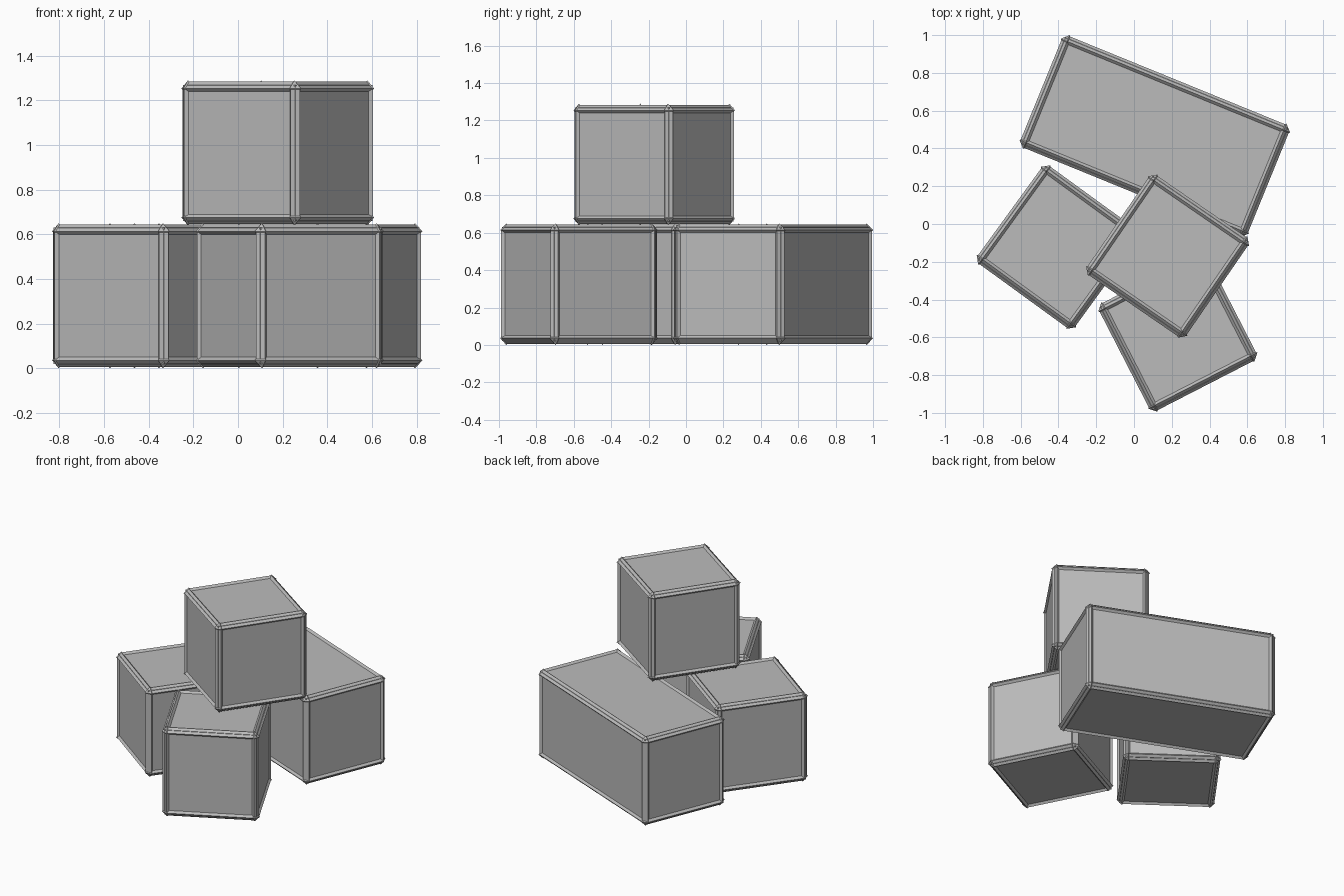
import bpy, bmesh
from math import radians, pi
from mathutils import Matrix, Vector

cube = bpy.data.objects.get("Cube")
if cube:
    bpy.data.objects.remove(cube, do_unlink=True)

grey = bpy.data.materials.new("plain grey")
grey.use_nodes = True
colour = (0.5, 0.5, 0.5, 1)
grey.diffuse_color = colour
grey.node_tree.nodes["Principled BSDF"].inputs["Base Color"].default_value = colour

BEAM = 0.03       # beam radius
JOINT = 0.036     # corner joint radius
RECESS = 0.014    # depth of the panels behind the frame
SIDE = 0.638      # crate side


def add_object(name, bm, place):
    mesh = bpy.data.meshes.new(name)
    bmesh.ops.recalc_face_normals(bm, faces=bm.faces)
    bm.to_mesh(mesh)
    bm.free()
    mesh.materials.append(grey)
    obj = bpy.data.objects.new(name, mesh)
    obj.matrix_world = place
    bpy.context.collection.objects.link(obj)


def crate(name, centre, angle, length=SIDE):
    place = Matrix.Translation(centre) @ Matrix.Rotation(radians(angle), 4, 'Z')
    half = Vector((length, SIDE, SIDE)) / 2
    core = half - Vector((BEAM,) * 3)

    # Recessed panels
    bm = bmesh.new()
    size = (half - Vector((RECESS,) * 3)) * 2
    bmesh.ops.create_cube(bm, size=1, matrix=Matrix.Diagonal((*size, 1)))
    add_object(name + "_panels", bm, place)

    # Diamond-section beams along all twelve edges
    bm = bmesh.new()
    turns = (Matrix.Rotation(pi / 2, 4, 'Y'), Matrix.Rotation(pi / 2, 4, 'X'), Matrix())
    for axis, turn in enumerate(turns):
        for a in (-1, 1):
            for b in (-1, 1):
                signs = [a, b]
                signs.insert(axis, 0)
                at = Vector([s * c for s, c in zip(signs, core)])
                bmesh.ops.create_cone(bm, cap_ends=True, segments=4, radius1=BEAM,
                                      radius2=BEAM, depth=2 * core[axis],
                                      matrix=Matrix.Translation(at) @ turn)

    # Pointed joints at the eight corners
    for x in (-1, 1):
        for y in (-1, 1):
            for z in (-1, 1):
                at = Vector((x * core.x, y * core.y, z * core.z))
                bmesh.ops.create_uvsphere(bm, u_segments=4, v_segments=2, radius=JOINT,
                                          matrix=Matrix.Translation(at))
    add_object(name + "_frame", bm, place)


low = SIDE / 2 + JOINT - BEAM
crate("long_crate", (0.11, 0.465, low), -22.2, 1.3)
crate("right_crate", (-0.4, -0.122, low), -36)
crate("front_crate", (0.232, -0.572, low), 27.2)
crate("top_crate", (0.178, -0.17, 0.965), -34.5)
